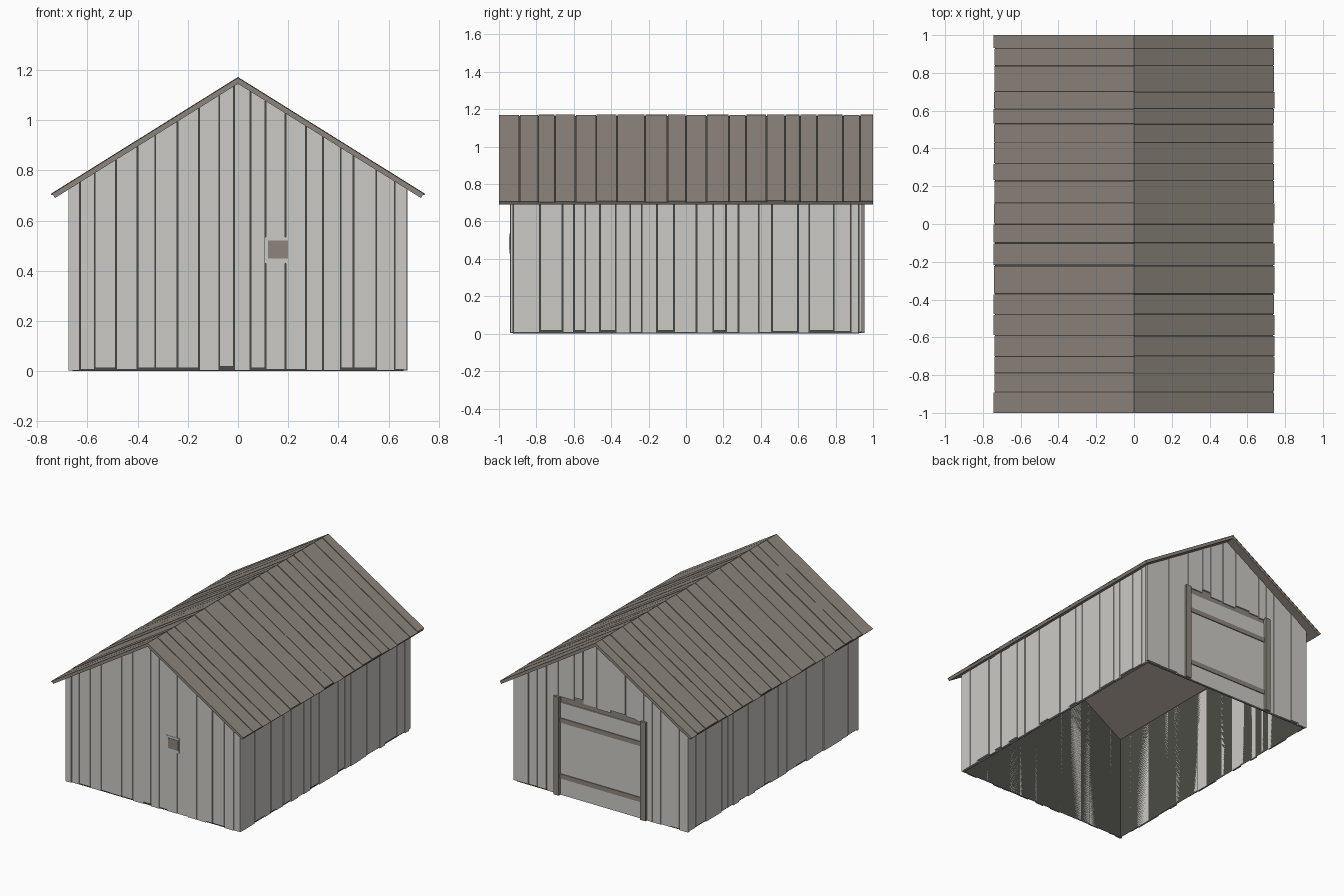
import bpy, bmesh, random

if "Cube" in bpy.data.objects:
    bpy.data.objects.remove(bpy.data.objects["Cube"])

rng = random.Random(4)
SLOPE, APEX = 0.624, 1.145          # underside of the roof
HX, HY = 0.66, 0.925                # half size of the inner shell


def material(name, rgb):
    m = bpy.data.materials.new(name)
    m.use_nodes = True
    m.diffuse_color = (*rgb, 1)
    m.node_tree.nodes["Principled BSDF"].inputs["Base Color"].default_value = (*rgb, 1)
    return m


GREY = material("weathered grey wood", (0.60, 0.59, 0.56))
BROWN = material("brown wood", (0.27, 0.235, 0.205))
DARK = material("dark interior", (0.071, 0.071, 0.06))


def along_y(u, z, w):
    return (u, w, z)


def along_x(u, z, w):
    return (w, u, z)


def prism(bm, pts, a, b, place):
    """Extrude a (u, z) outline from depth a to depth b."""
    lo = [bm.verts.new(place(u, z, a)) for u, z in pts]
    hi = [bm.verts.new(place(u, z, b)) for u, z in pts]
    bm.faces.new(lo)
    bm.faces.new(hi)
    for i in range(len(pts)):
        j = (i + 1) % len(pts)
        bm.faces.new((lo[i], lo[j], hi[j], hi[i]))


def finish(bm, name, *mats):
    bmesh.ops.recalc_face_normals(bm, faces=bm.faces)
    me = bpy.data.meshes.new(name)
    bm.to_mesh(me)
    bm.free()
    for m in mats:
        me.materials.append(m)
    ob = bpy.data.objects.new(name, me)
    bpy.context.collection.objects.link(ob)
    return ob


def board(name, x0, x1, z0, z1, y0, y1, mat):
    bm = bmesh.new()
    prism(bm, [(x0, z0), (x1, z0), (x1, z1), (x0, z1)], y0, y1, along_y)
    return finish(bm, name, mat)


def roof_z(x):
    return APEX - SLOPE * abs(x)


def random_cuts(lo, hi):
    """Uneven plank joints between two ends."""
    cuts = [lo]
    while cuts[-1] < hi - 0.13:
        cuts.append(cuts[-1] + rng.uniform(0.055, 0.12))
    return cuts + [hi]


def plank_wall(name, cuts, place, inner, sign, top, base=lambda u: 0.0):
    bm = bmesh.new()
    for a, b in zip(cuts, cuts[1:]):
        a, b = a + rng.uniform(0.0005, 0.003), b - rng.uniform(0.0005, 0.003)
        z0 = base((a + b) / 2) + rng.choice((0.003, 0.006, 0.012, 0.018))
        pts = [(a, z0), (b, z0), (b, top(b))]
        if a < 0 < b:
            pts.append((0, top(0)))
        pts.append((a, top(a)))
        prism(bm, pts, inner, inner + sign * rng.uniform(0.011, 0.016), place)
    return finish(bm, name, GREY)


# Dark inner shell, open below and under the roof
bm = bmesh.new()
eave = roof_z(HX)
prism(bm, [(-HX, 0), (HX, 0), (HX, eave), (0, APEX), (-HX, eave)], -HY, HY, along_y)
bm.normal_update()
open_faces = [f for f in bm.faces if abs(f.normal.z) > 0.3]
bmesh.ops.delete(bm, geom=open_faces, context='FACES_ONLY')
finish(bm, "inner_shell", DARK)

# Plank walls
front = [-0.675, -0.63, -0.57, -0.485, -0.40, -0.33, -0.24, -0.155, -0.075, -0.015,
         0.05, 0.11, 0.19, 0.27, 0.34, 0.41, 0.46, 0.55, 0.625, 0.675]
side = [-0.925, -0.85, -0.78, -0.66, -0.60, -0.54, -0.46, -0.375, -0.30, -0.235, -0.155,
        -0.065, 0.055, 0.145, 0.215, 0.28, 0.39, 0.46, 0.60, 0.66, 0.79, 0.88, 0.925]
DOOR = 0.33
back = (random_cuts(-0.675, -DOOR) + random_cuts(-DOOR, DOOR)[1:]
        + random_cuts(DOOR, 0.675)[1:])


def side_top(u):
    return roof_z(0.675)


def above_door(u):
    return 0.665 + rng.uniform(0, 0.03) if abs(u) < DOOR else 0.0


plank_wall("front_wall", front, along_y, -HY, -1, roof_z)
plank_wall("back_wall", back, along_y, HY, 1, roof_z, above_door)
plank_wall("left_wall", side, along_x, HX, 1, side_top)
plank_wall("right_wall", random_cuts(-0.925, 0.925), along_x, -HX, -1, side_top)

# Small front hatch
board("hatch_frame", 0.105, 0.205, 0.43, 0.535, -0.943, -0.93, GREY)
board("hatch_pane", 0.12, 0.20, 0.45, 0.52, -0.946, -0.94, BROWN)

# Back door with header, posts and rails
board("door_header", -DOOR, DOOR, 0.63, 0.72, HY, HY + 0.006, BROWN)
board("door_panel", -DOOR, DOOR, 0.004, 0.65, HY, HY + 0.012, GREY)
for name, z in (("lower_door_rail", 0.12), ("upper_door_rail", 0.51)):
    board(name, -DOOR, DOOR, z, z + 0.032, HY + 0.01, HY + 0.018, BROWN)
for name, x in (("right_door_post", -0.335), ("left_door_post", 0.335)):
    board(name, x - 0.02, x + 0.02, 0.003, 0.69, HY, HY + 0.03, BROWN)

# Roof: underlay sheet with dark upper face, covered by planks running down the slope
roof_cuts = [-1, -0.89, -0.79, -0.70, -0.59, -0.48, -0.37, -0.22, -0.10, 0, 0.11,
             0.23, 0.32, 0.43, 0.53, 0.61, 0.70, 0.84, 0.93, 1]
for label, s in (("left", 1), ("right", -1)):
    bm = bmesh.new()
    lift = 0.018
    prism(bm, [(0, APEX), (s * 0.729, roof_z(0.729)),
               (s * 0.737, roof_z(0.737) + lift), (0, APEX + lift)], -0.999, 0.999, along_y)
    bmesh.ops.recalc_face_normals(bm, faces=bm.faces)
    for f in bm.faces:
        f.material_index = 1 if f.normal.z > 0.6 else 0
    finish(bm, label + "_roof_underlay", BROWN, DARK)

    bm = bmesh.new()
    for a, b in zip(roof_cuts, roof_cuts[1:]):
        end = rng.choice((0.738, 0.741, 0.745))
        t = lift + rng.uniform(0.006, 0.009)
        a += 0.0025 if a > -1 else 0
        b -= 0.0025 if b < 1 else 0
        prism(bm, [(0, APEX + lift), (s * (end - 0.004), roof_z(end - 0.004) + lift),
                   (s * end, roof_z(end) + t), (0, APEX + t)], a, b, along_y)
    finish(bm, label + "_roof_planks", BROWN)
